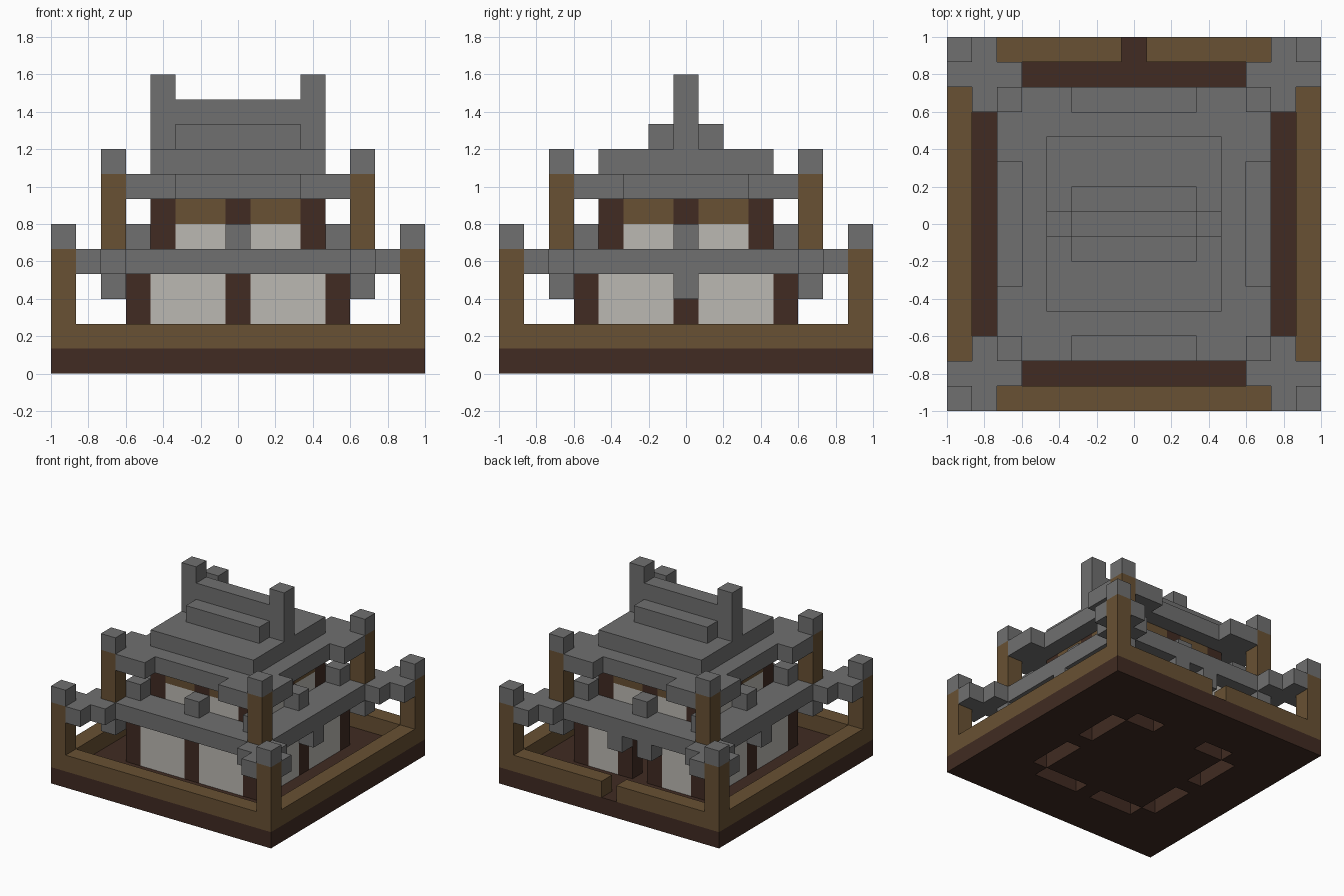
import bpy
import bmesh
from mathutils import Matrix, Vector

U = 2 / 15  # one block of the grid

if "Cube" in bpy.data.objects:
    bpy.data.objects.remove(bpy.data.objects["Cube"], do_unlink=True)


def material(name, rgb):
    m = bpy.data.materials.new(name)
    m.use_nodes = True
    m.diffuse_color = (*rgb, 1)
    m.node_tree.nodes["Principled BSDF"].inputs["Base Color"].default_value = (*rgb, 1)
    return m


STONE = material("grey stone", (0.16, 0.16, 0.16))
WOOD = material("warm brown wood", (0.138, 0.082, 0.033))
DARK = material("dark brown wood", (0.052, 0.024, 0.016))
PLASTER = material("off white plaster", (0.50, 0.48, 0.445))


def build(name, mat, boxes):
    """One object out of boxes given as (x0, x1, y0, y1, z0, z1) in blocks."""
    bm = bmesh.new()
    for x0, x1, y0, y1, z0, z1 in boxes:
        centre = Vector((x0 + x1, y0 + y1, z0 + z1)) * (U / 2)
        size = Vector((x1 - x0, y1 - y0, z1 - z0)) * U
        bmesh.ops.create_cube(bm, size=1, matrix=Matrix.Translation(centre) @ Matrix.Diagonal((*size, 1)))
    mesh = bpy.data.meshes.new(name)
    bm.to_mesh(mesh)
    bm.free()
    mesh.materials.append(mat)
    obj = bpy.data.objects.new(name, mesh)
    bpy.context.collection.objects.link(obj)
    return obj


def cell(x, y, z0, z1):
    return (x - .5, x + .5, y - .5, y + .5, z0, z1)


def flip_x(b):
    return (-b[1], -b[0], *b[2:])


def swap(b):
    return (b[2], b[3], b[0], b[1], b[4], b[5])


def flip_y(b):
    return swap(flip_x(swap(b)))


def mirror(*boxes):
    """Copies on all four quadrants, without doubles."""
    out = set()
    for b in boxes:
        out |= {b, flip_x(b), flip_y(b), flip_x(flip_y(b))}
    return sorted(out)


def around(*boxes):
    """Copies on all four sides and both ways along each side."""
    return mirror(*boxes, *[swap(b) for b in boxes])


def slab(r, z0, z1):
    return (-r, r, -r, r, z0, z1)


# Lower wall panels: full bays on three sides, shorter bays beside the back door
bays = [b for b in around((.5, 3.5, -4.5, -3.5, 1, 4)) if not (b[2] == 3.5 and b[3] == 4.5)]
door_bay = (1.5, 3.5, 3.5, 4.5, 1, 4)
bays += [door_bay, flip_x(door_bay)]
build("lower_wall_panels", PLASTER, bays)

# Base with slots beneath the wall panels
base = build("base", DARK, [slab(7.5, 0, 1)])
cutter = build("slot_cutter", DARK, [(*b[:4], -1, 2) for b in bays])
cutter.hide_render = True
slots = base.modifiers.new("slots", "BOOLEAN")
slots.operation = "DIFFERENCE"
slots.solver = "EXACT"
slots.object = cutter
bpy.context.view_layer.objects.active = base
bpy.ops.object.modifier_apply(modifier="slots")
bpy.data.objects.remove(cutter, do_unlink=True)

# Fence with a gap at the back, and tall corner posts
fence = (-6.5, 6.5, -7.5, -6.5, 1, 2)
side_fence = swap(fence)
gate = (.5, 6.5, 6.5, 7.5, 1, 2)
build("fence", WOOD, [fence, side_fence, flip_x(side_fence), gate, flip_x(gate)])
build("fence_corner_posts", WOOD, mirror(cell(7, 7, 1, 5)))
build("fence_post_caps", STONE, mirror(cell(7, 7, 5, 6)))

# Lower storey posts and door frame
build("lower_wall_posts", DARK, mirror(cell(4, 4, 1, 4), cell(4, 0, 1, 4))
      + [cell(0, -4, 1, 4), cell(1, 4, 1, 4), cell(-1, 4, 1, 4)])

# Lower roof, with stepped corners reaching the fence posts
build("lower_roof", STONE, [slab(5.5, 4, 5)])
build("lower_roof_corners", STONE, around((4.5, 5.5, 5.5, 6.5, 4, 5), (5.5, 6.5, 6.5, 7.5, 4, 5))
      + mirror(cell(6, 6, 4, 5)))
build("lower_roof_brackets", STONE, mirror(cell(5, 5, 3, 4), cell(5, 0, 3, 4))
      + [cell(1, 5, 3, 4), cell(-1, 5, 3, 4)])

# Upper storey
build("upper_wall_posts", DARK, mirror(cell(3, 3, 5, 7)) + around(cell(3, 0, 5, 7)))
build("upper_wall_panels", PLASTER, around((.5, 2.5, 2.5, 3.5, 5, 6)))
build("upper_wall_beams", WOOD, around((.5, 2.5, 2.5, 3.5, 6, 7)))
build("lower_roof_blocks", STONE, mirror(cell(4, 4, 5, 6)) + around(cell(4, 0, 5, 6)))
build("upper_corner_posts", WOOD, mirror(cell(5, 5, 5, 8)))
build("upper_post_caps", STONE, mirror(cell(5, 5, 8, 9)))

# Upper roof, stepping up to the ridge
build("upper_roof", STONE, [slab(4.5, 7, 8)])
build("upper_roof_arms", STONE, around((2.5, 4.5, 4.5, 5.5, 7, 8)))
build("roof_step", STONE, [slab(3.5, 8, 9)])
build("roof_ridge_sides", STONE, mirror((-2.5, 2.5, .5, 1.5, 9, 10)))
build("roof_ridge", STONE, [(-3.5, 3.5, -.5, .5, 9, 11)])
build("roof_ridge_ends", STONE, mirror(cell(3, 0, 11, 12)))
